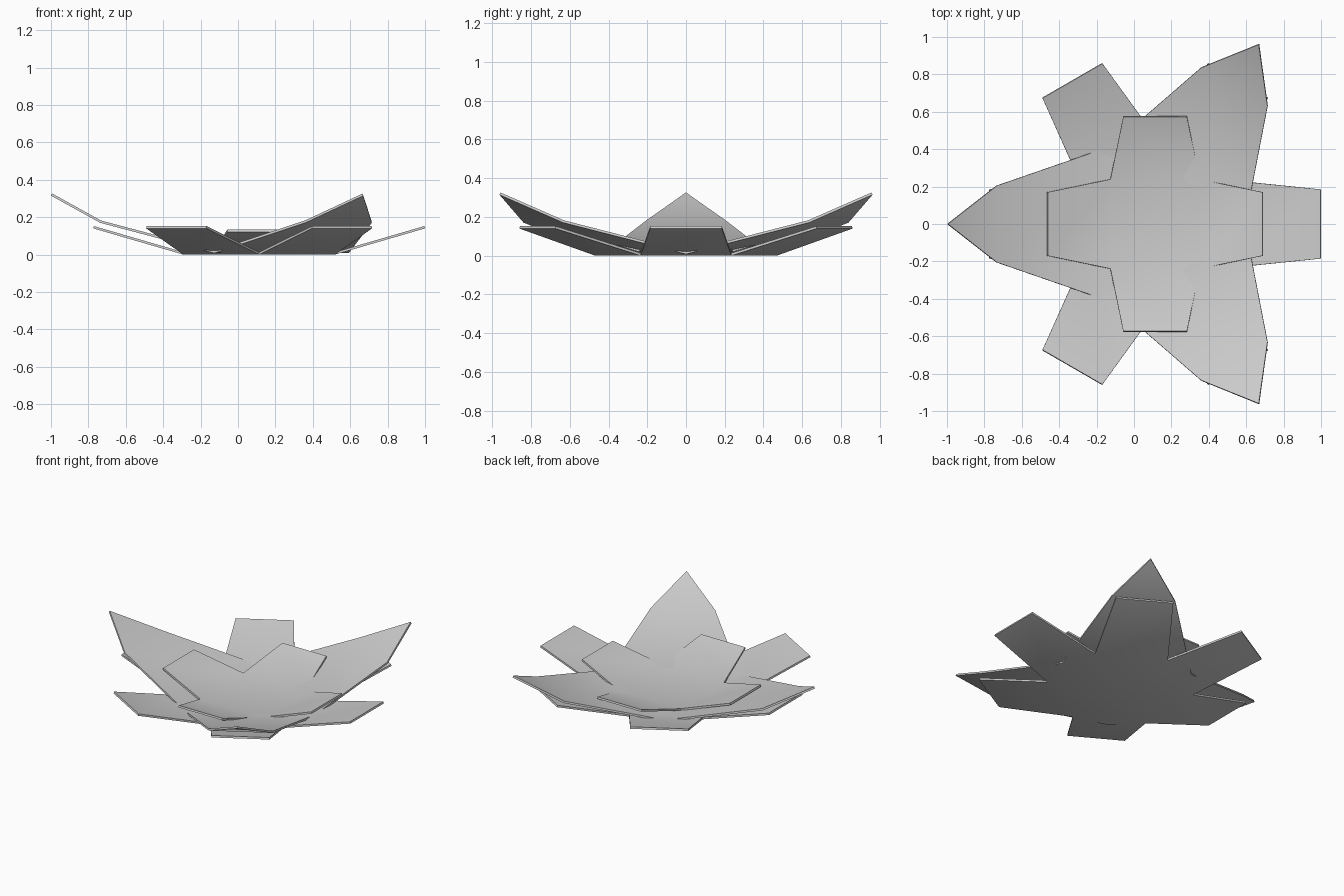
import bpy, bmesh
from math import pi, tan, cos, sin

if "Cube" in bpy.data.objects:
    bpy.data.objects.remove(bpy.data.objects["Cube"])

CX = 0.113        # shared axis of all petal layers
THICK = 0.013


def petal_layer(name, sides, start, apothem, base_z, rows, tip=None):
    """Flat polygon floor with one folded petal per side, thickened upward.
    rows: (radius, half_width, z) outward; tip: (radius, z) closes to a point."""
    bm = bmesh.new()

    def vert(ang, r, w, z):
        return bm.verts.new((CX + r * cos(ang) - w * sin(ang),
                             r * sin(ang) + w * cos(ang), z))

    half = apothem * tan(pi / sides)
    step = 2 * pi / sides
    floor = [vert(start + i * step, apothem, -half, base_z) for i in range(sides)]
    bm.faces.new(floor)
    for i in range(sides):
        ang = start + i * step
        a, b = floor[i], floor[(i + 1) % sides]
        for r, w, z in rows:
            c, d = vert(ang, r, -w, z), vert(ang, r, w, z)
            bm.faces.new((a, c, d, b))
            a, b = c, d
        if tip:
            bm.faces.new((a, vert(ang, tip[0], 0, tip[1]), b))
    bm.normal_update()
    mesh = bpy.data.meshes.new(name)
    bm.to_mesh(mesh)
    bm.free()
    obj = bpy.data.objects.new(name, mesh)
    bpy.context.collection.objects.link(obj)
    mod = obj.modifiers.new("thickness", 'SOLIDIFY')
    mod.thickness = THICK
    mod.offset = 1
    bpy.ops.object.select_all(action='DESELECT')
    obj.select_set(True)
    bpy.context.view_layer.objects.active = obj
    bpy.ops.object.modifier_apply(modifier=mod.name)
    bpy.ops.object.shade_smooth_by_angle()
    return obj


# six blunt lower petals on a hexagon floor
petal_layer("lower_petals", 6, 0, 0.406, 0.0, [(0.887, 0.185, 0.14)])
# three large pointed petals on a triangle floor
petal_layer("pointed_petals", 3, pi / 3, 0.24, 0.008,
            [(0.85, 0.205, 0.17)], tip=(1.113, 0.315))
# four short inner petals on a square floor
petal_layer("inner_petals", 4, 0, 0.24, 0.019, [(0.577, 0.17, 0.121)])
